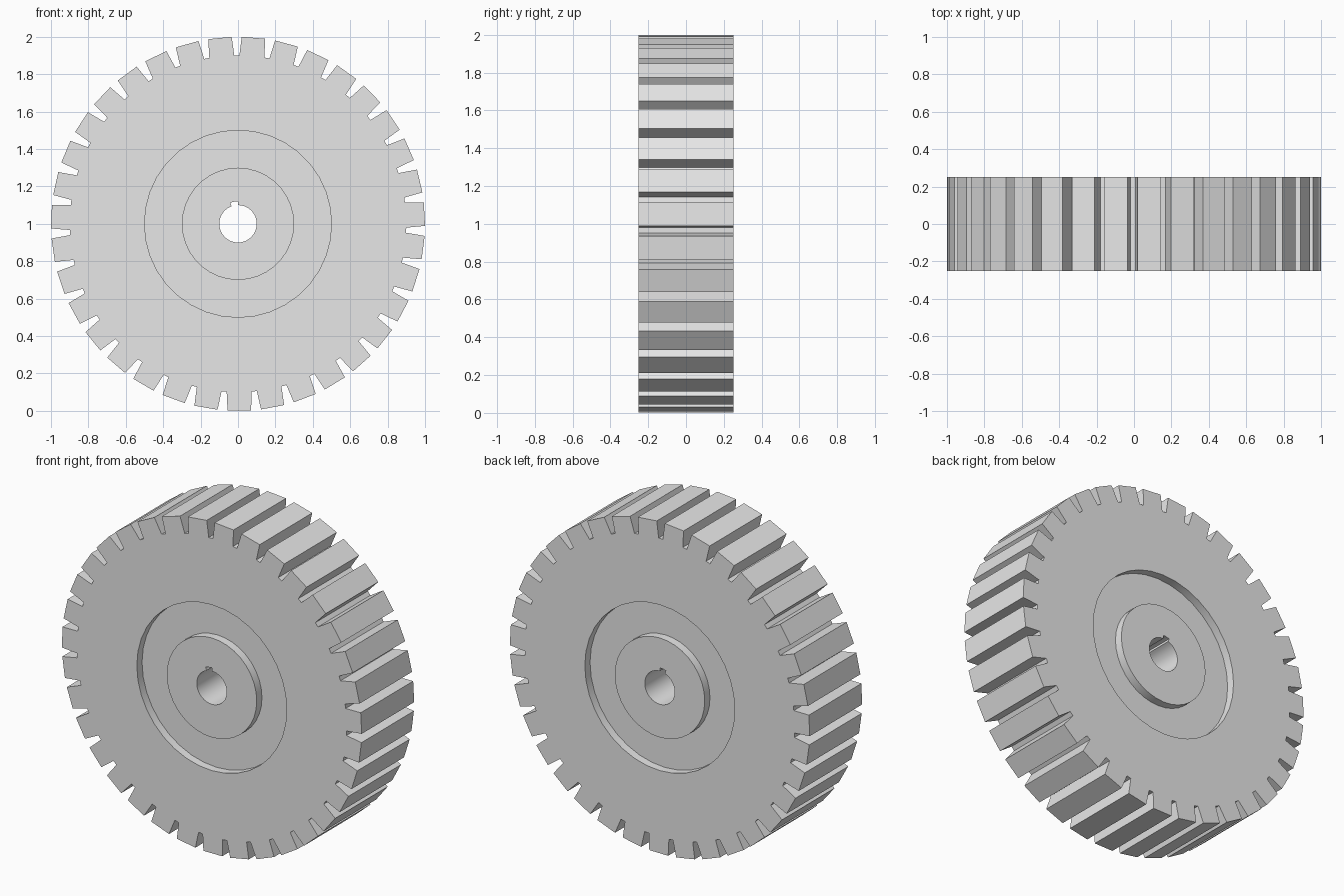
import bpy
import bmesh
from math import sin, cos, radians

cube = bpy.data.objects.get("Cube")
if cube:
    bpy.data.objects.remove(cube, do_unlink=True)

TEETH = 35
SEGMENTS = 36
HALF_WIDTH = 0.25
RECESS_DEPTH = 0.05

# Single metal colour
metal = bpy.data.materials.new("grey_metal")
metal.use_nodes = True
metal.diffuse_color = (0.8, 0.8, 0.8, 1)
metal.node_tree.nodes["Principled BSDF"].inputs["Base Color"].default_value = (0.8, 0.8, 0.8, 1)


def tooth_outline():
    """Polar points (radius, degrees) of teeth split by tapered slots."""
    pitch = 360 / TEETH
    points = []
    for i in range(TEETH):
        slot = 90.4 + i * pitch
        points += [(1.0, slot - 1.54), (0.9, slot - 0.87),
                   (0.9, slot + 0.87), (1.0, slot + 1.54)]
    return points


def circle(radius):
    return [(radius, i * 360 / SEGMENTS) for i in range(SEGMENTS)]


def keyed_bore(radius, key_radius, start, end):
    """Circle with a shallow keyway between two angles."""
    points = []
    for _, a in circle(radius):
        if a == end:
            points += [(key_radius, a), (radius, a)]
        elif a == start:
            points += [(radius, a), (key_radius, a)]
        else:
            points.append((key_radius if start < a < end else radius, a))
    return points


bm = bmesh.new()


def add_loop(points, y):
    verts = [bm.verts.new((r * cos(radians(a)), y, 1 + r * sin(radians(a))))
             for r, a in points]
    edges = [bm.edges.new((v, verts[i - 1])) for i, v in enumerate(verts)]
    return verts, edges


def bridge(a, b):
    for i in range(len(a[0])):
        bm.faces.new((a[0][i - 1], a[0][i], b[0][i], b[0][i - 1]))


def cap(outer, inner, side):
    bmesh.ops.triangle_fill(bm, edges=outer[1] + inner[1],
                            use_beauty=True, normal=(0, side, 0))


# Both faces: toothed disc, recessed ring and raised hub
rims, bores = [], []
for side in (-1, 1):
    y, floor_y = side * HALF_WIDTH, side * (HALF_WIDTH - RECESS_DEPTH)
    rim = add_loop(tooth_outline(), y)
    recess_edge = add_loop(circle(0.5), y)
    recess_floor = add_loop(circle(0.5), floor_y)
    hub_base = add_loop(circle(0.3), floor_y)
    hub_edge = add_loop(circle(0.3), y)
    bore = add_loop(keyed_bore(0.1, 0.12, 90, 110), y)
    cap(rim, recess_edge, side)
    bridge(recess_edge, recess_floor)
    bridge(recess_floor, hub_base)
    bridge(hub_base, hub_edge)
    cap(hub_edge, bore, side)
    rims.append(rim)
    bores.append(bore)

# Tooth flanks and the through bore
bridge(*rims)
bridge(*bores)
bmesh.ops.recalc_face_normals(bm, faces=bm.faces[:])

mesh = bpy.data.meshes.new("gear_wheel")
bm.to_mesh(mesh)
bm.free()
mesh.materials.append(metal)
gear = bpy.data.objects.new("gear_wheel", mesh)
bpy.context.collection.objects.link(gear)

# Smooth round walls, crisp teeth
bpy.ops.object.select_all(action='DESELECT')
gear.select_set(True)
bpy.context.view_layer.objects.active = gear
bpy.ops.object.shade_smooth_by_angle(angle=radians(25))
